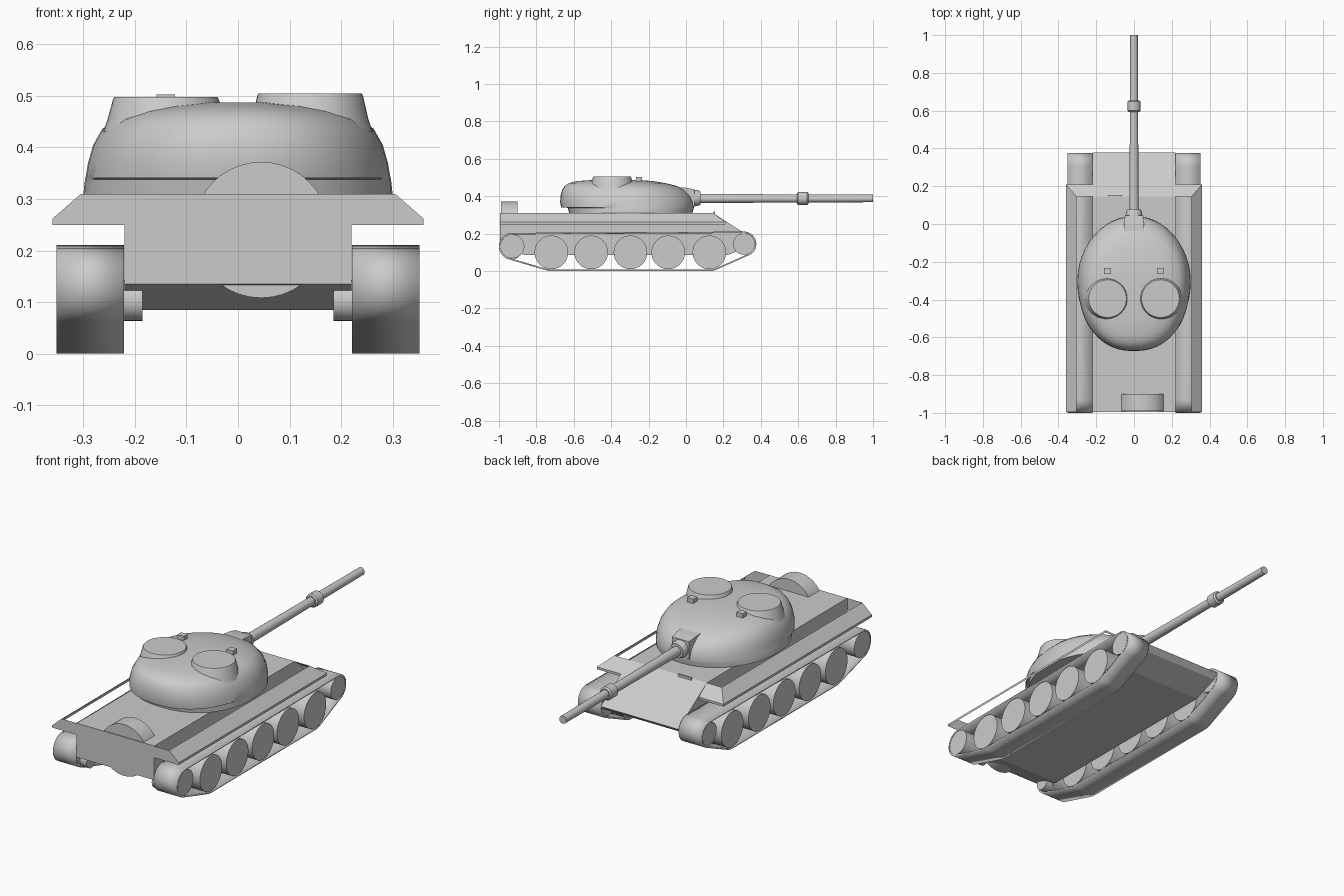
import bpy, bmesh, math
from mathutils import Vector, geometry

if "Cube" in bpy.data.objects:
    bpy.data.objects.remove(bpy.data.objects["Cube"])

def make(name, bm, smooth=None):
    bmesh.ops.recalc_face_normals(bm, faces=bm.faces)
    me = bpy.data.meshes.new(name)
    bm.to_mesh(me)
    bm.free()
    ob = bpy.data.objects.new(name, me)
    bpy.context.collection.objects.link(ob)
    if smooth:
        bpy.ops.object.select_all(action='DESELECT')
        bpy.context.view_layer.objects.active = ob
        ob.select_set(True)
        bpy.ops.object.shade_smooth_by_angle(angle=math.radians(smooth))
    return ob

def mirror(ob):
    ob.modifiers.new("mirror", 'MIRROR')
    return ob

def loft(name, rings, cap=True, smooth=None):
    bm = bmesh.new()
    vs = [[bm.verts.new(p) for p in r] for r in rings]
    n = len(vs[0])
    for a, b in zip(vs, vs[1:]):
        for i in range(n):
            bm.faces.new((a[i], a[(i+1) % n], b[(i+1) % n], b[i]))
    if cap:
        bm.faces.new(vs[0])
        bm.faces.new(vs[-1])
    return make(name, bm, smooth)

def extrude_x(name, prof, x0, x1, cap=True, smooth=None):
    return loft(name, [[(x, y, z) for y, z in prof] for x in (x0, x1)], cap, smooth)

def circle(y, z, r, n=32):
    return [(y + r*math.cos(2*math.pi*i/n), z + r*math.sin(2*math.pi*i/n)) for i in range(n)]

def turned_y(name, stations, x, z, n=24):
    return loft(name, [[(px, y, pz) for px, pz in circle(x, z, r, n)] for y, r in stations], True, 35)

def turned_z(name, stations, x, y, n=40):
    return loft(name, [[(px, py, z) for px, py in circle(x, y, r, n)] for z, r in stations], True, 35)

def box(name, size, loc):
    bm = bmesh.new()
    bmesh.ops.create_cube(bm, size=1)
    bmesh.ops.scale(bm, vec=size, verts=bm.verts)
    bmesh.ops.translate(bm, vec=loc, verts=bm.verts)
    return make(name, bm)

# hull tub
extrude_x("hull", [(-0.995, 0.31), (0.145, 0.31), (0.378, 0.16), (0.35, 0.135),
                   (0.22, 0.085), (-0.86, 0.085), (-0.995, 0.135)], -0.22, 0.22)
turned_y("rear_drive_bulge", [(-0.99, 0.132), (-0.9, 0.132)], 0.045, 0.24, 40)

# open fenders: sloped side, lip, front slope and rear plate
def fender():
    bm = bmesh.new()
    P = lambda *ps: bm.faces.new([bm.verts.new(p) for p in ps])
    P((0.305, -0.995, 0.31), (0.36, -0.995, 0.262), (0.36, 0.21, 0.262), (0.305, 0.145, 0.31))
    P((0.36, -0.995, 0.262), (0.36, -0.995, 0.25), (0.36, 0.21, 0.25), (0.36, 0.21, 0.262))
    P((0.22, 0.145, 0.31), (0.305, 0.145, 0.31), (0.36, 0.21, 0.262), (0.22, 0.21, 0.262))
    P((0.22, 0.21, 0.262), (0.36, 0.21, 0.262), (0.36, 0.21, 0.25), (0.22, 0.21, 0.25))
    P((0.22, -0.995, 0.31), (0.305, -0.995, 0.31), (0.36, -0.995, 0.262),
      (0.36, -0.995, 0.25), (0.22, -0.995, 0.25))
    bmesh.ops.remove_doubles(bm, verts=bm.verts, dist=1e-4)
    return mirror(make("fender", bm))
fender()

# wheels
wheels = [(-0.928, 0.132, 0.064)] + [(y, 0.1, 0.09) for y in (-0.72, -0.507, -0.297, -0.095, 0.125)]
wheels.append((0.31, 0.145, 0.058))
for i, (y, z, r) in enumerate(wheels):
    mirror(extrude_x(f"wheel_{i+1}", circle(y, z, r), 0.223, 0.351, True, 35))
mirror(extrude_x("rear_axle", circle(-0.925, 0.103, 0.04, 24), 0.185, 0.23, True, 35))

# track band wrapped around the end wheels and the ground run
pts = []
for y, z, r in (wheels[0], wheels[1], wheels[5], wheels[6]):
    g = 0.008 if r < 0.08 else 0.01
    pts += circle(y, z, r + g, 48)
pts = [Vector(p) for p in pts]
order = geometry.convex_hull_2d(pts)
track = extrude_x("track", [tuple(pts[i]) for i in order], 0.221, 0.352, False, 30)
sol = track.modifiers.new("thickness", 'SOLIDIFY')
sol.thickness = 0.008
sol.offset = -1
mirror(track)

# turret: egg-shaped rings (z, half width, front y, back y)
def egg(z, w, yf, yb, n=48):
    c = min(-0.3, yf - 0.05) if yf < -0.2 else -0.3
    ring = []
    for i in range(n):
        a = 2*math.pi*i/n
        s, co = math.sin(a), math.cos(a)
        e = 1.0 if s > 0 else 0.88
        x = w*math.copysign(abs(co)**e, co)
        y = c + (yf - c if s > 0 else c - yb)*math.copysign(abs(s)**e, s)
        ring.append((x, y, z))
    return ring
loft("turret", [egg(*r) for r in (
    (0.31, 0.30, 0.035, -0.625), (0.338, 0.297, 0.042, -0.632), (0.341, 0.296, 0.042, -0.668),
    (0.37, 0.291, 0.04, -0.673), (0.405, 0.281, 0.022, -0.67), (0.435, 0.264, -0.008, -0.662),
    (0.455, 0.243, -0.05, -0.648), (0.47, 0.205, -0.11, -0.625), (0.48, 0.155, -0.17, -0.59),
    (0.487, 0.08, -0.25, -0.5))], True, 40)

# cupolas and periscopes
for side, x, top in (("left", -0.14, 0.498), ("right", 0.14, 0.505)):
    turned_z(f"{side}_cupola", [(0.43, 0.122), (0.455, 0.113), (top - 0.006, 0.103), (top, 0.1)], x, -0.395)
    box(f"{side}_periscope", (0.036, 0.032, 0.022), (x, -0.25, 0.492))
    box(f"{side}_periscope_stem", (0.024, 0.018, 0.04), (x, -0.255, 0.466))

# mantlet tapering toward the barrel
def section(y, w, z0, z1):
    return [(-w, y, z0), (w, y, z0), (w, y, z1), (-w, y, z1)]
loft("mantlet", [section(-0.06, 0.054, 0.35, 0.45), section(0.0, 0.052, 0.345, 0.445),
                 section(0.045, 0.048, 0.345, 0.437)])
turned_y("mantlet_collar", [(0.03, 0.045), (0.06, 0.043), (0.077, 0.036)], 0, 0.39)

# gun barrel with its sleeve
turned_y("gun_barrel", [(0.03, 0.025), (0.5, 0.022), (1.0, 0.02)], 0, 0.388)
turned_y("barrel_sleeve", [(0.593, 0.027), (0.6, 0.034), (0.648, 0.034), (0.655, 0.027)], 0, 0.388)

# small bracket on the front slope
box("front_bracket", (0.075, 0.008, 0.014), (-0.1, 0.15, 0.31))
